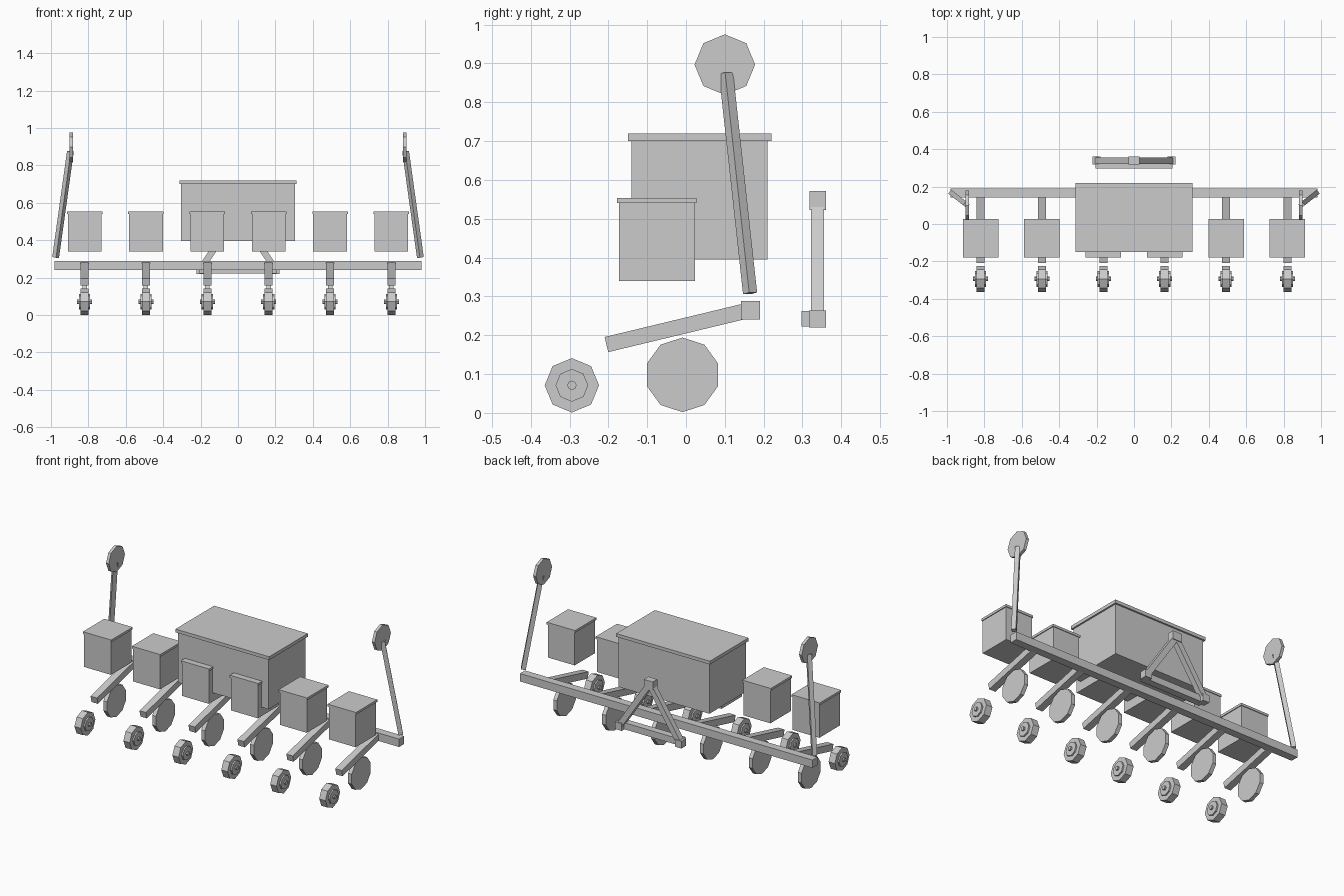
import bpy
from math import pi
from mathutils import Vector

if "Cube" in bpy.data.objects:
    bpy.data.objects.remove(bpy.data.objects["Cube"])


def box(name, x, y, z):
    """Box from (min, max) ranges on each axis."""
    lo, hi = Vector((x[0], y[0], z[0])), Vector((x[1], y[1], z[1]))
    bpy.ops.mesh.primitive_cube_add(size=1, location=(lo + hi) / 2)
    o = bpy.context.object
    o.name = name
    o.scale = hi - lo
    return o


def beam(name, a, b, w, h):
    """Square bar running from point a to point b."""
    a, b = Vector(a), Vector(b)
    bpy.ops.mesh.primitive_cube_add(size=1, location=(a + b) / 2)
    o = bpy.context.object
    o.name = name
    o.rotation_euler = (b - a).to_track_quat('Y', 'Z').to_euler()
    o.scale = (w, (b - a).length, h)
    return o


def disc(name, center, r, width, sides):
    """Flat-sided disc with its axis along x and a corner pointing to +y."""
    bpy.ops.mesh.primitive_cylinder_add(vertices=sides, radius=r, depth=width,
                                        location=center, rotation=(0, pi / 2, 0))
    o = bpy.context.object
    o.name = name
    return o


# main toolbar
box("toolbar", (-0.98, 0.98), (0.142, 0.19), (0.24, 0.288))

# central hopper with lid
box("main_hopper", (-0.304, 0.304), (-0.14, 0.21), (0.395, 0.70))
box("main_hopper_lid", (-0.314, 0.314), (-0.15, 0.22), (0.70, 0.72))

# six row units: arm, seed box, opener disc, press wheel
for i in range(6):
    x = -0.82 + i * 0.328
    beam("row_arm", (x, 0.165, 0.265), (x, -0.205, 0.176), 0.043, 0.04)
    box("seed_box", (x - 0.09, x + 0.09), (-0.173, 0.023), (0.34, 0.54))
    box("seed_box_lid", (x - 0.095, x + 0.095), (-0.178, 0.027), (0.54, 0.554))
    d = disc("opener_disc", (x, -0.009, 0.098), 0.096, 0.024, 10)
    d.rotation_euler = (pi / 2, 0, pi / 2)
    disc("press_wheel", (x, -0.294, 0.071), 0.07, 0.042, 8)
    disc("press_wheel_hub", (x, -0.294, 0.071), 0.042, 0.06, 8)
    disc("press_wheel_axle", (x, -0.294, 0.071), 0.012, 0.08, 8)

# folded row markers and three-point hitch sides
for s in (-1, 1):
    beam("marker_arm", (s * 0.975, 0.165, 0.308), (s * 0.896, 0.103, 0.875), 0.026, 0.026)
    disc("marker_disc", (s * 0.891, 0.10, 0.897), 0.078, 0.018, 8)
    beam("hitch_leg", (s * 0.2, 0.339, 0.245), (0, 0.339, 0.545), 0.034, 0.034)
    box("hitch_lug", (s * 0.2 - 0.022, s * 0.2 + 0.022), (0.317, 0.361), (0.22, 0.264))

# hitch crossbar and top lug
box("hitch_crossbar", (-0.205, 0.205), (0.297, 0.339), (0.222, 0.262))
box("hitch_top_lug", (-0.03, 0.03), (0.318, 0.361), (0.522, 0.572))
